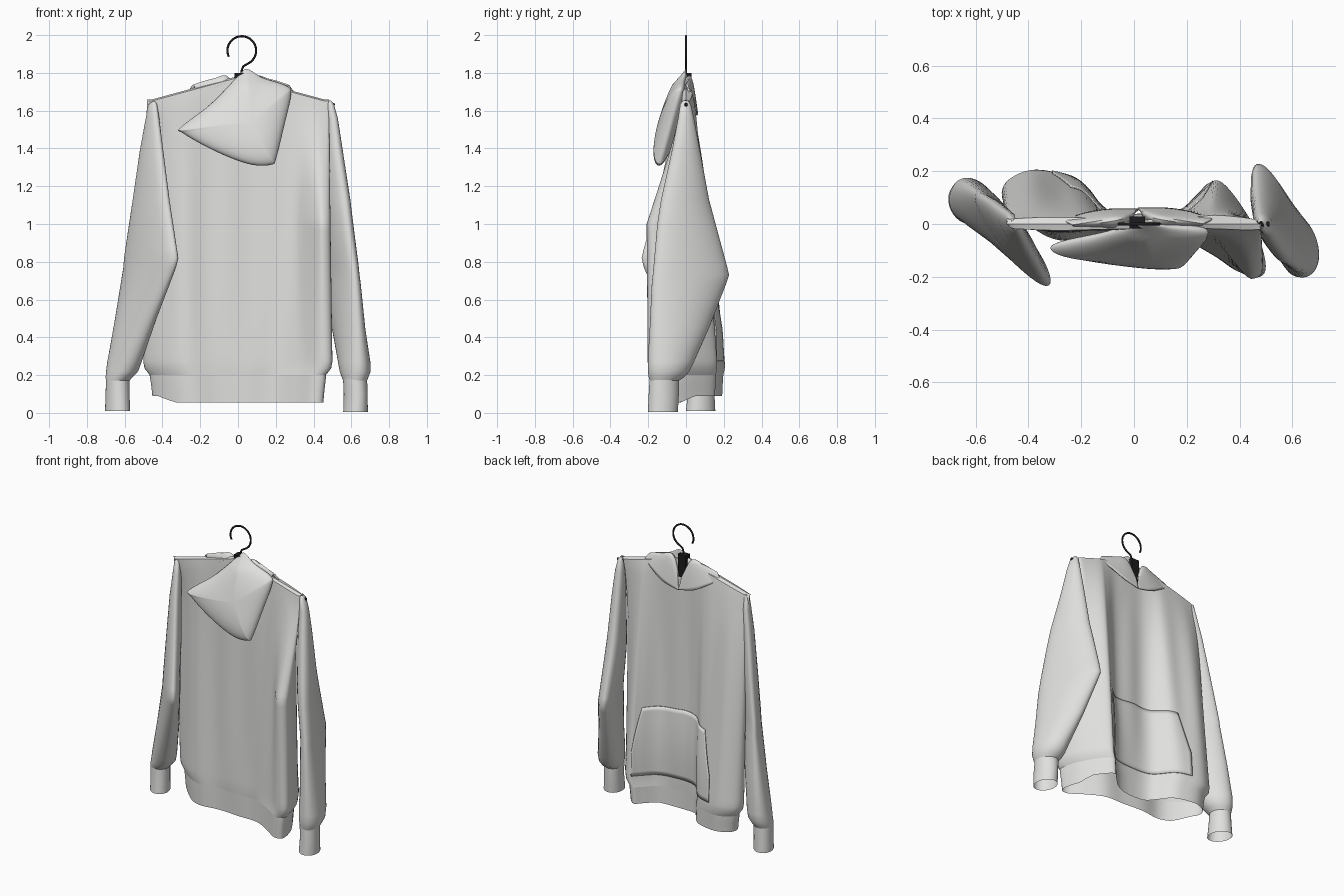
import bpy, bmesh, math
from mathutils import Vector

if "Cube" in bpy.data.objects:
    bpy.data.objects.remove(bpy.data.objects["Cube"], do_unlink=True)


def material(name, colour, rough):
    m = bpy.data.materials.new(name)
    m.use_nodes = True
    m.diffuse_color = (*colour, 1)
    node = m.node_tree.nodes["Principled BSDF"]
    node.inputs["Base Color"].default_value = (*colour, 1)
    node.inputs["Roughness"].default_value = rough
    return m


CLOTH = material("light grey cloth", (0.74, 0.74, 0.73), 0.9)
BLACK = material("black hanger", (0.012, 0.012, 0.013), 0.5)


def clamp(v, low=0.0, high=1.0):
    return max(low, min(high, v))


def spline(pts, u, closed=False):
    """Catmull-Rom point at u in 0..1 through tuples of any size."""
    n = len(pts)
    f = u * (n if closed else n - 1)
    i = int(math.floor(f)) if closed else min(int(f), n - 2)
    t = f - i
    at = lambda k: pts[k % n] if closed else pts[max(0, min(n - 1, k))]
    a, b, c, d = (at(i + k) for k in (-1, 0, 1, 2))
    return [0.5 * (2 * q + (r - p) * t + (2 * p - 5 * q + 4 * r - s) * t * t
                   + (3 * q - p - 3 * r + s) * t ** 3) for p, q, r, s in zip(a, b, c, d)]


def grid_object(name, rows, mat, wrap=False, solid=0.0):
    """Skin a list of point rows into one smooth surface."""
    bm = bmesh.new()
    vs = [[bm.verts.new(p) for p in row] for row in rows]
    n = len(rows[0])
    for r0, r1 in zip(vs, vs[1:]):
        for j in range(n if wrap else n - 1):
            k = (j + 1) % n
            bm.faces.new((r0[j], r0[k], r1[k], r1[j]))
    bmesh.ops.remove_doubles(bm, verts=bm.verts, dist=0.0005)
    bmesh.ops.recalc_face_normals(bm, faces=bm.faces)
    me = bpy.data.meshes.new(name)
    bm.to_mesh(me)
    bm.free()
    ob = bpy.data.objects.new(name, me)
    bpy.context.collection.objects.link(ob)
    me.materials.append(mat)
    if solid:
        mod = ob.modifiers.new("thickness", "SOLIDIFY")
        mod.thickness = solid
        mod.offset = 0
    bpy.ops.object.select_all(action="DESELECT")
    ob.select_set(True)
    bpy.context.view_layer.objects.active = ob
    bpy.ops.object.shade_smooth_by_angle(angle=math.radians(50))
    return ob


# Torso: folded cross-section at the hem that flattens towards the shoulders
SECTION = [(-.49, .08), (-.38, -.02), (-.27, -.065), (-.12, -.05), (.05, -.06), (.2, -.065),
           (.33, -.13), (.44, -.2), (.5, -.175), (.47, -.04), (.39, .1), (.32, .17),
           (.27, .13), (.18, .05), (.05, .025), (-.1, .045), (-.2, .16), (-.29, .2),
           (-.4, .21), (-.49, .16)]
WAIST = 0.2


def torso_point(u, s, out=0.0):
    """u runs round the body, s from the shoulder (0) to the waist (1)."""
    x, y = spline(SECTION, u % 1, True)
    y += 0.22 * x * (1 - s) ** 10
    grow = s ** 0.8
    if y < 0:
        # the fold under the arm starts higher than the rest of the back
        grow += clamp((x - 0.32) / 0.13) * (min(1, s / 0.45) ** 1.2 - grow)
    w = 0.08 + 0.92 * grow
    pad = 0.014 * clamp(y / 0.04, -1) * (1 - s) ** 2
    top = 1.65 + 0.125 * (1 - min(1, abs(x) / 0.48))
    tuck = 1 - 0.07 * max(0, (s - 0.955) / 0.045) ** 2
    fold = 0.006 * math.sin(x * 27) * math.sin(math.pi * s)
    return Vector((x * tuck * (0.96 + 0.04 * s), (y * w + fold + pad) * tuck + out,
                   top + (WAIST - top) * s))


N = 120
rows = [[Vector((p.x, 0, p.z + 0.008)) for p in (torso_point(j / N, 0) for j in range(N))]]
rows += [[torso_point(j / N, i / 40) for j in range(N)] for i in range(41)]
grid_object("torso", rows, CLOTH, wrap=True)

# Ribbed waistband, riding up at the front
band = []
for k, (scale, z) in enumerate([(1, .2), (1, .185), (.985, .13), (.97, .055)]):
    ring = [torso_point(j / N, 1) for j in range(N)]
    band.append([Vector((p.x * scale, p.y * scale, z + 0.035 * clamp((p.y + .03) / .08) * k / 3))
                 for p in ring])
grid_object("waistband", band, CLOTH, wrap=True)

# Front pouch pocket following the torso
pouch = []
for i in range(17):
    v = i / 16
    s = 0.65 + 0.3 * v
    half = 0.11 + 0.035 * min(1, v * 1.6)
    pouch.append([torso_point(0.715 + half * (2 * j / 30 - 1), s,
                              0.004 + 0.01 * math.sin(math.pi * v)) for j in range(31)])
grid_object("pouch_pocket", pouch, CLOTH, solid=0.005)


# Sleeves and cuffs: stations of z, two ends of the flat oval, half thickness
def oval_loft(name, stations):
    rows = []
    for z, x1, y1, x2, y2, b in stations:
        p, q = Vector((x1, y1, z)), Vector((x2, y2, z))
        mid, axis = (p + q) / 2, (p - q) / 2
        side = Vector((-axis.y, axis.x, 0)).normalized() * b
        rows.append([mid + axis * math.cos(a) + side * math.sin(a)
                     for a in (math.tau * k / 40 for k in range(40))])
    return grid_object(name, rows, CLOTH, wrap=True)


oval_loft("left_sleeve", [
    (1.655, .48, .01, .485, -.015, .008), (1.635, .48, .025, .495, -.03, .02),
    (1.56, .475, .04, .515, -.04, .03), (1.4, .47, .07, .535, -.07, .043),
    (1.13, .465, .12, .575, -.13, .055), (1.0, .462, .155, .59, -.15, .06),
    (.78, .462, .215, .62, -.17, .062), (.73, .465, .227, .625, -.175, .062),
    (.68, .475, .21, .63, -.18, .064), (.45, .525, .12, .645, -.19, .07),
    (.27, .575, .04, .655, -.2, .08), (.22, .585, .015, .655, -.2, .078),
    (.19, .59, -.01, .65, -.195, .068), (.17, .595, -.04, .645, -.19, .06)])
oval_loft("left_cuff", [(.18, .595, -.04, .645, -.19, .062), (.1, .595, -.04, .65, -.195, .06),
                        (.005, .6, -.045, .645, -.2, .064)])
oval_loft("right_sleeve", [
    (1.655, -.46, .015, -.445, -.012, .008), (1.635, -.47, .025, -.435, -.03, .018),
    (1.56, -.48, .04, -.425, -.05, .027), (1.4, -.51, .06, -.405, -.09, .037),
    (1.13, -.55, .09, -.37, -.15, .047), (.87, -.59, .115, -.33, -.22, .052),
    (.82, -.597, .12, -.322, -.232, .053), (.77, -.6, .125, -.335, -.22, .055),
    (.5, -.637, .15, -.445, -.1, .068), (.27, -.667, .165, -.535, -.02, .077),
    (.22, -.672, .16, -.555, 0, .076), (.19, -.672, .15, -.585, .01, .068),
    (.17, -.67, .14, -.605, .02, .06)])
oval_loft("right_cuff", [(.18, -.67, .14, -.605, .02, .06), (.1, -.672, .145, -.603, .015, .06),
                         (.01, -.675, .15, -.6, .005, .062)])

# Hood hanging down the back: a padded shape inside a drooping outline
HOOD = [(.05, 1.82), (.13, 1.775), (.26, 1.73), (.28, 1.68), (.24, 1.5), (.2, 1.34), (.18, 1.315),
        (.1, 1.31), (0, 1.335), (-.15, 1.4), (-.29, 1.48), (-.305, 1.51), (-.15, 1.63),
        (-.05, 1.73), (.01, 1.795)]
centre = Vector((.07, 1.54))
rows = []
for i in range(25):
    a = math.pi * i / 24
    r, bulge = math.sin(a), math.cos(a)
    row = []
    for j in range(90):
        p = centre + (Vector(spline(HOOD, j / 90, True)) - centre) * r
        base = -0.13 * (1.82 - p.y) / 0.47
        depth = 0.07 if bulge > 0 else 0.05
        depth *= min(1, (1.85 - p.y) / 0.11)
        row.append(Vector((p.x, base - depth * bulge, p.y)))
    rows.append(row)
grid_object("hood", rows, CLOTH, wrap=True)

# Collar flaps rolling over the neckline and meeting in a V at the throat
OUTER = [(.28, .015, 1.7), (.2, .042, 1.65), (.11, .056, 1.6), (0, .056, 1.575)]
RIM = [(.25, .0, 1.735), (.15, .012, 1.765), (.07, .025, 1.77), (.012, .045, 1.65)]
BACK = [(.24, -.005, 1.69), (.16, -.015, 1.71), (.08, -.015, 1.74), (.025, .02, 1.66)]
for side, name in ((1, "left_collar"), (-1, "right_collar")):
    rows = []
    for i in range(17):
        lines = [spline(line, i / 16) for line in (OUTER, RIM, BACK)]
        row = []
        for k in range(13):
            x, y, z = spline(lines, k / 12)
            row.append(Vector((0.015 + side * x, y + 0.002 * side, z)))
        rows.append(row)
    grid_object(name, rows, CLOTH, solid=0.008)


# Hanger: bent wire hook, hub and shoulder arms
def wire(name, pts, radius):
    cu = bpy.data.curves.new(name, "CURVE")
    cu.dimensions = "3D"
    cu.bevel_depth = radius
    cu.bevel_resolution = 3
    cu.use_fill_caps = True
    sp = cu.splines.new("POLY")
    sp.points.add(len(pts) - 1)
    for point, p in zip(sp.points, pts):
        point.co = (*p, 1)
    cu.materials.append(BLACK)
    ob = bpy.data.objects.new(name, cu)
    bpy.context.collection.objects.link(ob)


hook = [(.02 + .076 * math.cos(a), 0, 1.918 + .076 * math.sin(a))
        for a in (math.radians(205 - 8 * k) for k in range(34))]
hook += [(.028, 0, 1.835), (.02, 0, 1.815), (.015, 0, 1.76)]
wire("hanger_hook", hook, 0.006)
for end, name in ((.512, "left_arm"), (-.472, "right_arm")):
    wire(name, [(end * t, 0, 1.735 - .105 * t) for t in (k / 12 for k in range(13))], 0.009)

bpy.ops.mesh.primitive_cube_add(size=1, location=(.012, .006, 1.725))
hub = bpy.context.object
hub.name = "hanger_hub"
hub.scale = (.06, .045, .15)
hub.data.materials.append(BLACK)
bevel = hub.modifiers.new("rounded", "BEVEL")
bevel.width = 0.012
bevel.segments = 2
